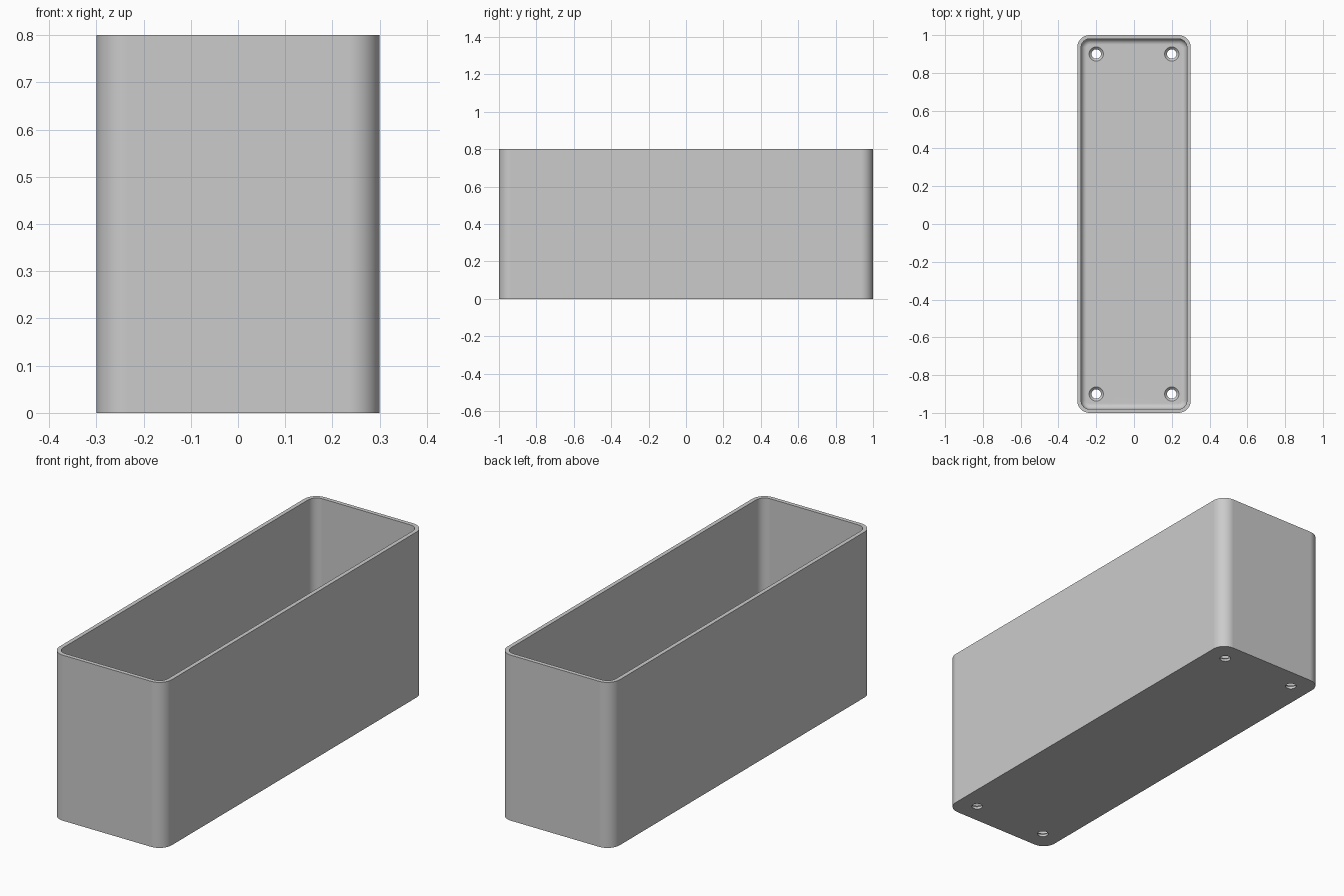
import bpy, bmesh, math

old = bpy.data.objects.get("Cube")
if old:
    bpy.data.objects.remove(old, do_unlink=True)

HALF_X, HALF_Y, HEIGHT = 0.3, 1.0, 0.8
CORNER, WALL, FLOOR, FILLET = 0.065, 0.02, 0.025, 0.03
STEPS = 12

grey = bpy.data.materials.new("plain grey")
grey.use_nodes = True
colour = (0.6, 0.6, 0.6, 1)
grey.diffuse_color = colour
grey.node_tree.nodes["Principled BSDF"].inputs["Base Color"].default_value = colour


def loft(name, rings):
    """Skin a stack of point rings and cap both ends."""
    bm = bmesh.new()
    loops = [[bm.verts.new(p) for p in ring] for ring in rings]
    n = len(loops[0])
    for low, high in zip(loops, loops[1:]):
        for i in range(n):
            j = (i + 1) % n
            bm.faces.new((low[i], low[j], high[j], high[i]))
    bm.faces.new(loops[0])
    bm.faces.new(loops[-1])
    bmesh.ops.recalc_face_normals(bm, faces=bm.faces)
    mesh = bpy.data.meshes.new(name)
    bm.to_mesh(mesh)
    bm.free()
    mesh.materials.append(grey)
    obj = bpy.data.objects.new(name, mesh)
    bpy.context.collection.objects.link(obj)
    return obj


def rounded_ring(inset, z):
    """Rounded rectangle, inset from the outer wall."""
    r = CORNER - inset
    points = []
    for quarter, (sx, sy) in enumerate(((1, 1), (-1, 1), (-1, -1), (1, -1))):
        for k in range(STEPS + 1):
            a = (quarter + k / STEPS) * math.pi / 2
            points.append((sx * (HALF_X - CORNER) + r * math.cos(a),
                           sy * (HALF_Y - CORNER) + r * math.sin(a), z))
    return points


def circle(x, y, r, z, n=32):
    return [(x + r * math.cos(i * math.tau / n),
             y + r * math.sin(i * math.tau / n), z) for i in range(n)]


# Open box: outer wall, rim, inner wall, floor fillet, floor
rings = [rounded_ring(0, 0), rounded_ring(0, HEIGHT), rounded_ring(WALL, HEIGHT)]
for k in range(9):
    a = k / 8 * math.pi / 2
    rings.append(rounded_ring(WALL + FILLET * (1 - math.cos(a)),
                              FLOOR + FILLET * (1 - math.sin(a))))
box = loft("planter_box", rings)

# Countersunk screw holes through the floor
cutters = []
for x in (-0.2, 0.2):
    for y in (-0.9, 0.9):
        profile = ((0.025, -0.02), (0.025, FLOOR - 0.013),
                   (0.038, FLOOR), (0.038, FLOOR + 0.02))
        cutter = loft("hole_cutter", [circle(x, y, r, z) for r, z in profile])
        cutter.hide_render = True
        cutters.append(cutter)
        cut = box.modifiers.new("screw_hole", "BOOLEAN")
        cut.operation, cut.solver, cut.object = "DIFFERENCE", "EXACT", cutter

bpy.ops.object.select_all(action="DESELECT")
bpy.context.view_layer.objects.active = box
box.select_set(True)
for modifier in list(box.modifiers):
    bpy.ops.object.modifier_apply(modifier=modifier.name)
for cutter in cutters:
    bpy.data.objects.remove(cutter, do_unlink=True)

# Smooth corners, crisp rim and holes
bpy.ops.object.shade_smooth_by_angle(angle=math.radians(30))
weighted = box.modifiers.new("flat_face_normals", "WEIGHTED_NORMAL")
weighted.keep_sharp = True
